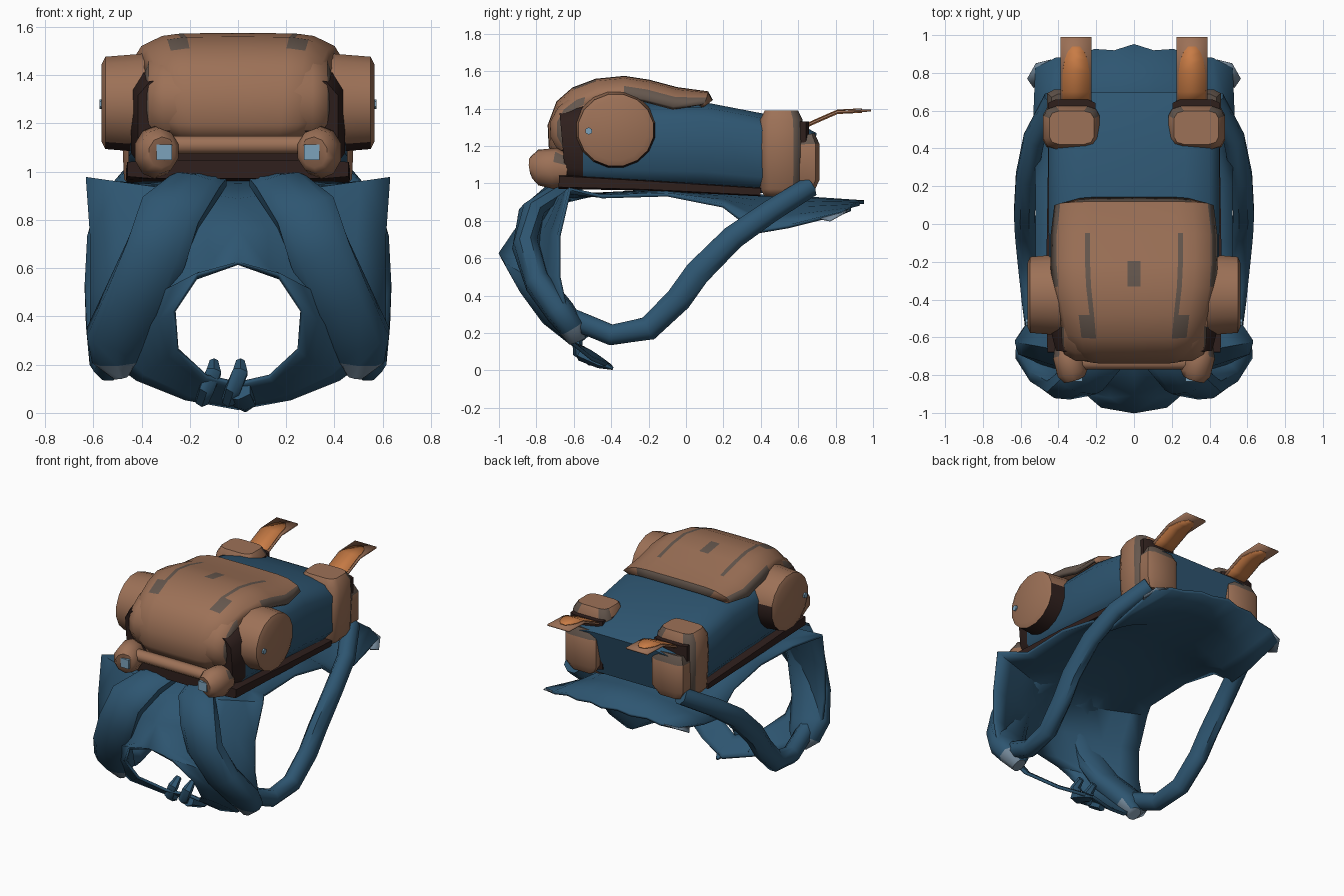
import bpy, bmesh, math
from mathutils import Vector

if "Cube" in bpy.data.objects:
    bpy.data.objects.remove(bpy.data.objects["Cube"])

def mat(name, *c):
    m = bpy.data.materials.new(name)
    m.diffuse_color = (*c, 1)
    m.use_nodes = True
    m.node_tree.nodes["Principled BSDF"].inputs["Base Color"].default_value = m.diffuse_color
    return m

BLUE = mat("blue cloth", .027, .092, .165)
TAN = mat("tan leather", .335, .165, .095)
GREY = mat("worn grey brown", .13, .095, .075)
DARK = mat("dark brown", .028, .014, .012)
ORANGE = mat("orange lining", .58, .20, .06)
METAL = mat("pale blue metal", .2, .36, .5)
PALE = mat("faded blue", .17, .24, .31)

def build(name, verts, faces, mats, mirror=False, thick=0, rule=None, angle=50):
    me = bpy.data.meshes.new(name)
    me.from_pydata([tuple(v) for v in verts], [], faces)
    bm = bmesh.new()
    bm.from_mesh(me)
    bmesh.ops.remove_doubles(bm, verts=bm.verts, dist=1e-4)
    bmesh.ops.recalc_face_normals(bm, faces=bm.faces)
    if rule:
        for f in bm.faces:
            f.material_index = rule(f.calc_center_median(), f.normal)
    bm.to_mesh(me)
    bm.free()
    for m in mats:
        me.materials.append(m)
    me.shade_smooth()
    me.set_sharp_from_angle(angle=math.radians(angle))
    ob = bpy.data.objects.new(name, me)
    bpy.context.collection.objects.link(ob)
    if mirror:
        ob.modifiers.new("mirror", 'MIRROR').merge_threshold = .002
    if thick:
        s = ob.modifiers.new("thickness", 'SOLIDIFY')
        s.thickness, s.offset = thick, 0
    return ob

def grid_faces(rows, cols):
    return [(r*cols+c, r*cols+c+1, (r+1)*cols+c+1, (r+1)*cols+c)
            for r in range(rows-1) for c in range(cols-1)]

def sweep(name, path, mats, n=8, e=1.0, side=(1, 0, 0), **kw):
    """Closed superellipse section along path points (x, y, z, half width, half height)."""
    P = [Vector(p[:3]) for p in path]
    verts, faces, k = [], [], len(P)
    for i, p in enumerate(path):
        t = (P[min(i+1, k-1)] - P[max(i-1, 0)]).normalized()
        s = Vector(side)
        s = (s - t*s.dot(t)).normalized()
        u = t.cross(s)
        for j in range(n):
            a = 2*math.pi*(j+.5)/n
            c, d = math.cos(a), math.sin(a)
            verts.append(P[i] + s*p[3]*math.copysign(abs(c)**e, c) + u*p[4]*math.copysign(abs(d)**e, d))
    for i in range(k-1):
        for j in range(n):
            q = (j+1) % n
            faces.append((i*n+j, i*n+q, (i+1)*n+q, (i+1)*n+j))
    faces += [tuple(range(n)), tuple(range((k-1)*n, k*n))]
    return build(name, verts, faces, mats, **kw)

# cape: rows from the back hem over the shoulders to the tie (inner point, outer point)
rows = [((0, .94, .9), (.52, .84, .84)), ((0, .65, .92), (.53, .55, .77)),
        ((0, .4, .93), (.52, .38, .74)), ((0, .2, .95), (.52, .2, .88)),
        ((0, -.1, .96), (.52, -.1, .94)), ((0, -.5, .94), (.52, -.45, .93)),
        ((0, -.75, .88), (.63, -.62, .97)), ((0, -.9, .76), (.61, -.68, .72)),
        ((0, -.995, .62), (.61, -.68, .5)), ((.17, -.97, .57), (.61, -.65, .36)),
        ((.265, -.88, .42), (.57, -.62, .25)), ((.25, -.76, .26), (.42, -.6, .14)),
        ((.13, -.62, .15), (.22, -.5, .06)), ((0, -.55, .12), (0, -.4, .02))]
V, N = [], 6
for r, (a, b) in enumerate(rows):
    for c in range(N):
        t = c/(N-1)
        p = Vector(a).lerp(Vector(b), t)
        p.y = a[1] + (b[1]-a[1])*t**(1.5 if r < 6 else .85)
        if r < 6:
            p.z = a[2] + (b[2]-a[2])*t**2
        if r == 0:
            p.y += .012*(-1)**c          # ragged hem
        V.append(p)
build("cape", V, grid_faces(len(rows), N), [BLUE], mirror=True, thick=.02)
# faded hem corners
build("hem_corner", [(.52, .85, .845), (.44, .87, .86), (.53, .72, .81), (.565, .77, .8)],
      [(0, 1, 2, 3)], [PALE], mirror=True, thick=.008)

# cape knot at the throat
for i, x in enumerate((-.11, .0)):
    sweep(f"cape_knot_{i}", [(x-.04, -.5, .05, .03, .03), (x-.02, -.58, .1, .035, .03), (x+.01, -.58, .17, .035, .03),
                             (x+.01, -.52, .21, .02, .02)], [BLUE], n=6)
sweep("cape_tie_end", [(.0, -.56, .09, .06, .04), (.03, -.46, .04, .05, .03), (.03, -.39, .01, .01, .008)], [BLUE], n=6)

# shoulder straps: wide pad, then thin webbing back to the pack
sweep("shoulder_pad", [(.14, -.58, .96, .10, .04), (.18, -.72, .94, .12, .055), (.28, -.83, .83, .135, .07),
                       (.34, -.855, .66, .135, .075), (.43, -.785, .46, .135, .075), (.5, -.67, .31, .135, .08),
                       (.5, -.61, .23, .11, .07), (.485, -.58, .16, .04, .05)],
      [BLUE, PALE], n=10, e=.8, mirror=True, rule=lambda c, n: int(c.z < .21))
sweep("strap_webbing", [(.51, -.62, .28, .06, .06), (.54, -.4, .19, .06, .06), (.56, -.2, .225, .06, .07),
                        (.575, -.04, .38, .06, .075), (.58, .06, .52, .06, .075), (.57, .25, .71, .06, .07),
                        (.53, .45, .85, .06, .065), (.42, .66, .98, .06, .06)], [BLUE], mirror=True)

# pack body and dark back panel
sweep("pack_body", [(0, -.66, 1.2, .42, .2), (0, -.55, 1.21, .45, .23), (0, .1, 1.2, .46, .235),
                    (0, .4, 1.16, .46, .215), (0, .58, 1.13, .45, .19), (0, .66, 1.11, .42, .165)],
      [BLUE, DARK], n=12, e=.4, rule=lambda c, n: int(c.y < -.5))
sweep("back_panel", [(0, -.68, 1.01, .47, .04), (0, -.2, .99, .475, .03), (0, .4, .955, .465, .025)], [DARK], e=.3)

# bed roll: end rolls, dark underneath, and the stuffed middle with worn rims
prof = [(.565, .17, .165), (.55, .205, .195), (.43, .215, .205), (.38, .22, .21)]
full = prof + [(-x, a, b) for x, a, b in reversed(prof)]
sweep("bed_roll", [(x, -.375, 1.285, a, b) for x, a, b in full], [TAN, DARK], n=16, side=(0, 1, 0),
      rule=lambda c, n: int(n.z < -.75 or (abs(c.x) < .54 and n.y > .6 and n.z < .3)))
prof = [(.385, .21, .15), (.37, .25, .19), (.31, .285, .215)]
full = prof + [(-x, a, b) for x, a, b in reversed(prof)]
sweep("roll_middle", [(x, -.445, 1.29, a, b) for x, a, b in full], [TAN, GREY, DARK], n=16, side=(0, 1, 0),
      rule=lambda c, n: 2 if n.z < -.7 else int(.345 < abs(c.x) < .38))
sweep("roll_stud", [(.56, -.52, 1.28, .02, .02), (.575, -.52, 1.28, .02, .02)], [METAL],
      n=6, side=(0, 1, 0), mirror=True)

# lid flap draped over the roll: profile (y, z, half width), with worn creases
lid = [(.13, 1.44, .38), (.11, 1.48, .41), (-.05, 1.5, .43), (-.2, 1.54, .43), (-.33, 1.56, .42), (-.48, 1.545, .39),
       (-.6, 1.5, .37), (-.68, 1.43, .355), (-.725, 1.31, .345), (-.72, 1.2, .33), (-.68, 1.12, .3)]
half = [(1, .1), (.93, .05), (.74, .012), (.6, .004), (.54, .002), (.08, 0)]
cross = [(-f, d) for f, d in half] + half[::-1]
V = []
for i, (y, z, w) in enumerate(lid):
    a, b = lid[max(i-1, 0)], lid[min(i+1, len(lid)-1)]
    t = Vector((0, b[0]-a[0], b[1]-a[1])).normalized()
    inward = Vector((0, -t.z, t.y))
    if inward.dot(Vector((0, -.4-y, 1.25-z))) < 0:
        inward = -inward
    V += [Vector((f*w, y, z)) + inward*d*(.6 if i < 2 else 1) for f, d in cross]

def lid_rule(c, n):
    crease = .195 < abs(c.x) < .26 and -.55 < c.y < -.1
    return int(c.y > .115 or crease or (abs(c.x) < .03 and -.3 < c.y < -.2) or (abs(c.x) > .39 and c.y > -.3))
build("lid_flap", V, grid_faces(len(lid), len(cross)), [TAN, GREY], thick=.03, rule=lid_rule)

# front bar, end knobs and buckles
sweep("front_bar", [(-.33, -.73, 1.11, .045, .04), (.33, -.73, 1.11, .045, .04)], [TAN], side=(0, 1, 0))
sweep("bar_knob", [(.315, -.82, 1.08, .06, .065), (.325, -.79, 1.085, .085, .095), (.345, -.7, 1.08, .088, .11),
                   (.35, -.63, 1.07, .07, .08)], [TAN, GREY], n=10, mirror=True,
      rule=lambda c, n: int(n.x > .4 and n.z > .2 and c.y > -.75))
sweep("bar_buckle", [(.305, -.815, 1.08, .045, .045), (.305, -.835, 1.08, .045, .045)], [METAL], n=4, mirror=True)

# rear pouches: body with worn edges and dark cheek, dark seam and outer pocket
def pouch_rule(c, n):
    if abs(n.z) > .6:
        return 0
    return 2 if n.x < -.9 and c.z > 1.1 else int(n.y > .2 and .1 < abs(n.x) < .95)
sweep("rear_pouch", [(.33, .51, .93, .11, .09), (.33, .51, .97, .145, .115), (.33, .51, 1.2, .155, .12),
                     (.33, .51, 1.34, .15, .115), (.33, .51, 1.39, .12, .09)], [TAN, GREY, DARK],
      n=12, e=.45, mirror=True, rule=pouch_rule)
sweep("pouch_seam", [(.33, .6, .99, .13, .06), (.33, .6, 1.33, .13, .06)], [DARK], e=.4, mirror=True)
sweep("pouch_pocket", [(.34, .64, .97, .09, .05), (.34, .65, 1.02, .125, .065), (.34, .65, 1.21, .125, .065),
                       (.34, .64, 1.26, .1, .05)], [TAN, GREY], e=.45, mirror=True,
      rule=lambda c, n: int(c.z > 1.22))

# pouch tongues with rounded orange lining: path points (y, z, half width)
def tongue(name, path, m, lift, thick):
    V = [Vector((.307+s*w, y, z+lift)) for y, z, w in path for s in (-1, 1)]
    build(name, V, grid_faces(len(path), 2), [m], mirror=True, thick=thick, angle=30)

tongue("pouch_tongue", [(.6, 1.29, .083), (.7, 1.335, .083), (.81, 1.383, .083), (.99, 1.39, .083)], TAN, 0, .012)
lining = [(.61, 1.294, .07), (.7, 1.335, .073), (.81, 1.383, .07), (.87, 1.386, .06), (.91, 1.388, .045), (.94, 1.389, .02)]
tongue("tongue_lining_top", lining, ORANGE, .009, .006)
tongue("tongue_lining_under", lining, ORANGE, -.009, .006)
